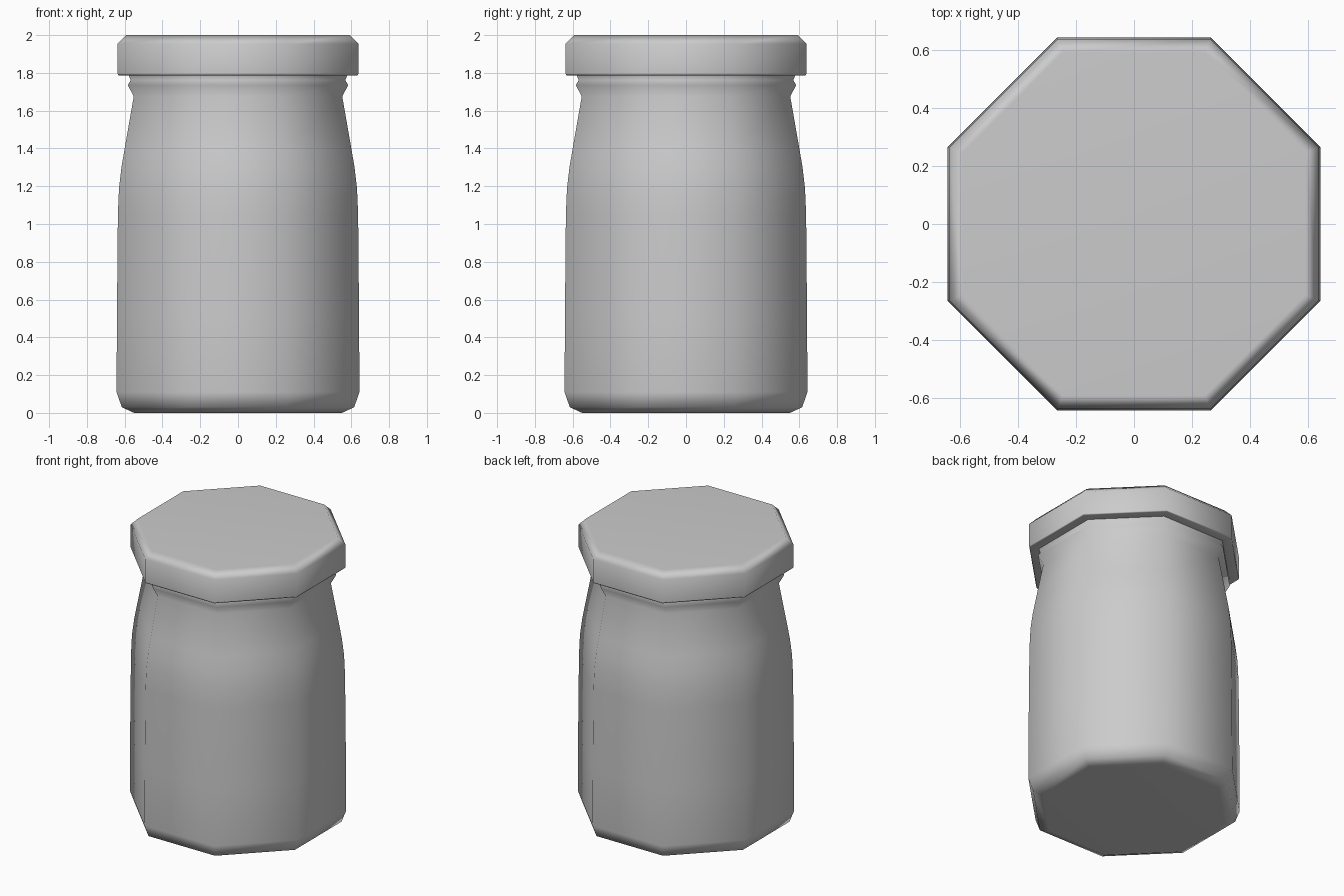
import bpy, bmesh
from math import pi, cos, sin, radians

if "Cube" in bpy.data.objects:
    bpy.data.objects.remove(bpy.data.objects["Cube"])

SIDES = 8

def octagonal_part(name, profile):
    """Closed octagonal solid from (flat-to-centre distance, z) pairs, bottom to top."""
    bm = bmesh.new()
    rings = []
    for a, z in profile:
        r = a / cos(pi / SIDES)
        rings.append([bm.verts.new((r * cos((i + .5) * 2 * pi / SIDES),
                                    r * sin((i + .5) * 2 * pi / SIDES), z))
                      for i in range(SIDES)])
    for lo, hi in zip(rings, rings[1:]):
        for i in range(SIDES):
            j = (i + 1) % SIDES
            bm.faces.new((lo[i], lo[j], hi[j], hi[i]))
    bm.faces.new(rings[0][::-1])
    bm.faces.new(rings[-1])
    mesh = bpy.data.meshes.new(name)
    bm.to_mesh(mesh)
    bm.free()
    ob = bpy.data.objects.new(name, mesh)
    bpy.context.collection.objects.link(ob)
    bpy.ops.object.select_all(action='DESELECT')
    ob.select_set(True)
    bpy.context.view_layer.objects.active = ob
    bpy.ops.object.shade_smooth_by_angle(angle=radians(60))
    # keep the large flat caps looking flat
    wn = ob.modifiers.new("flat_caps", 'WEIGHTED_NORMAL')
    wn.keep_sharp = True
    return ob

# Jar body: rounded foot, straight wall, tapering shoulder, ridged neck
octagonal_part("jar_body", [
    (0.55, 0.0), (0.615, 0.03), (0.643, 0.11), (0.641, 0.5), (0.636, 1.05),
    (0.63, 1.19), (0.617, 1.3), (0.60, 1.4), (0.552, 1.675), (0.583, 1.735),
    (0.568, 1.762), (0.578, 1.785), (0.578, 1.81)])

# Lid: chamfered top edge and a small lip underneath
octagonal_part("lid", [
    (0.59, 1.785), (0.632, 1.787), (0.638, 1.795), (0.638, 1.953), (0.592, 2.0)])
